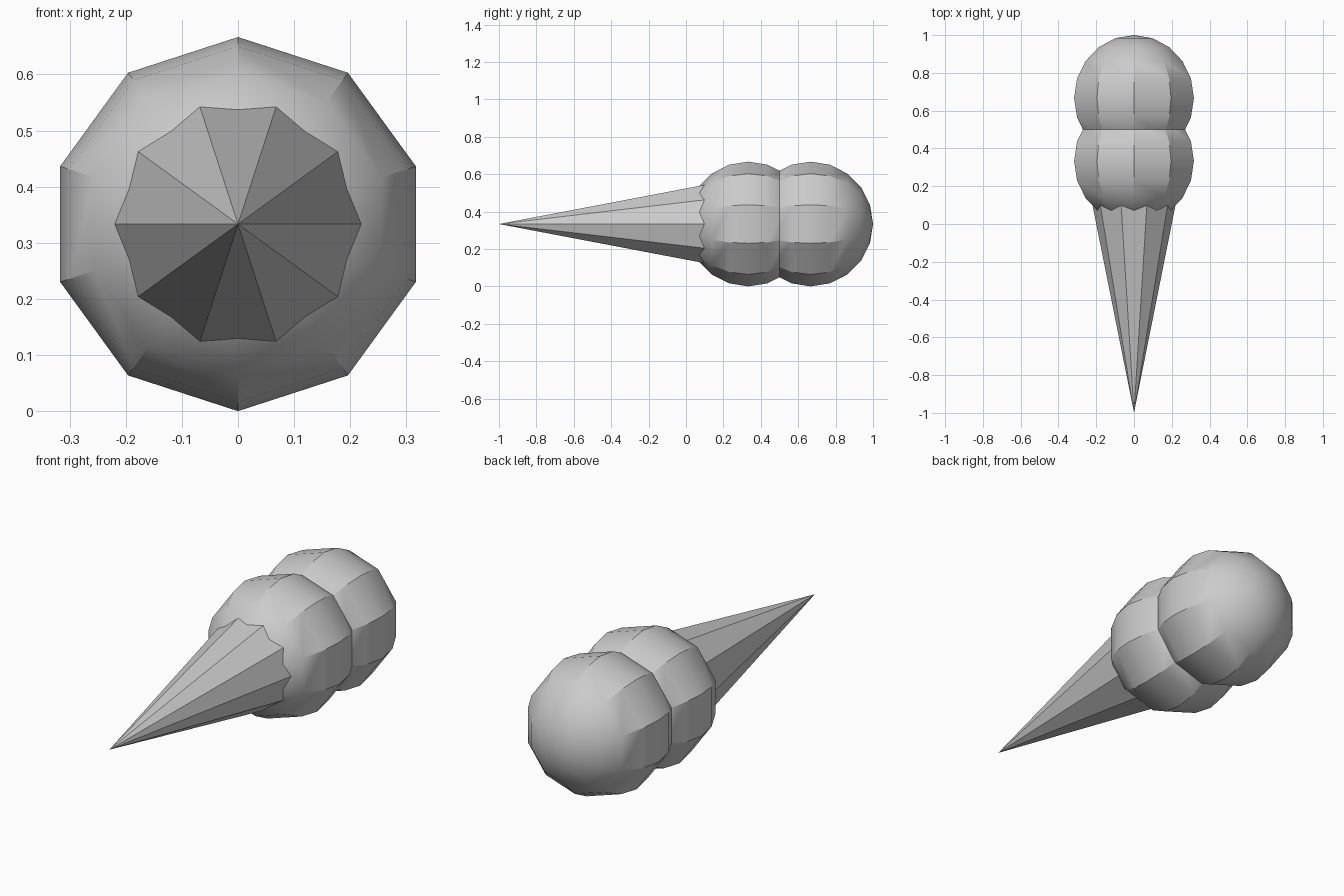
import bpy, bmesh, math

cube = bpy.data.objects.get("Cube")
if cube:
    bpy.data.objects.remove(cube, do_unlink=True)

SIDES = 10
R = 1 / 3  # scoop radius, also the height of the lying axis

grey = bpy.data.materials.new("plain grey")
grey.use_nodes = True
COLOUR = (0.6, 0.6, 0.6, 1)
grey.diffuse_color = COLOUR
grey.node_tree.nodes["Principled BSDF"].inputs["Base Color"].default_value = COLOUR


def lathe(name, profile, y, start):
    """Revolve (radius, y) points around the lying axis, first corner at angle start."""
    bm = bmesh.new()
    rings = []
    for r, py in profile:
        count = SIDES if r > 1e-5 else 1
        rings.append([bm.verts.new((r * math.cos(start + math.tau * i / SIDES), py,
                                    r * math.sin(start + math.tau * i / SIDES)))
                      for i in range(count)])
    for a, b in zip(rings, rings[1:]):
        for i in range(SIDES):
            j = (i + 1) % SIDES
            quad = [a[i % len(a)], a[j % len(a)], b[j % len(b)], b[i % len(b)]]
            bm.faces.new(list(dict.fromkeys(quad)))
    if len(rings[-1]) > 1:
        bm.faces.new(rings[-1])
    bmesh.ops.recalc_face_normals(bm, faces=bm.faces)
    mesh = bpy.data.meshes.new(name)
    bm.to_mesh(mesh)
    bm.free()
    mesh.materials.append(grey)
    obj = bpy.data.objects.new(name, mesh)
    obj.location = (0, y, R)
    bpy.context.collection.objects.link(obj)
    bpy.ops.object.select_all(action="DESELECT")
    obj.select_set(True)
    bpy.context.view_layer.objects.active = obj
    bpy.ops.object.shade_smooth_by_angle(angle=math.radians(30))
    return obj


# Two overlapping scoops with a corner pointing straight up
arc = [(R * math.sin(math.pi * k / 10), -R * math.cos(math.pi * k / 10)) for k in range(11)]
lathe("lower_scoop", arc, R, math.pi / 2)
lathe("upper_scoop", arc, 2 * R, math.pi / 2)

# Pointed cone, its wide end hidden in the lower scoop
lathe("cone", [(0, -1), (0.8 * R, R)], 0, 0)
